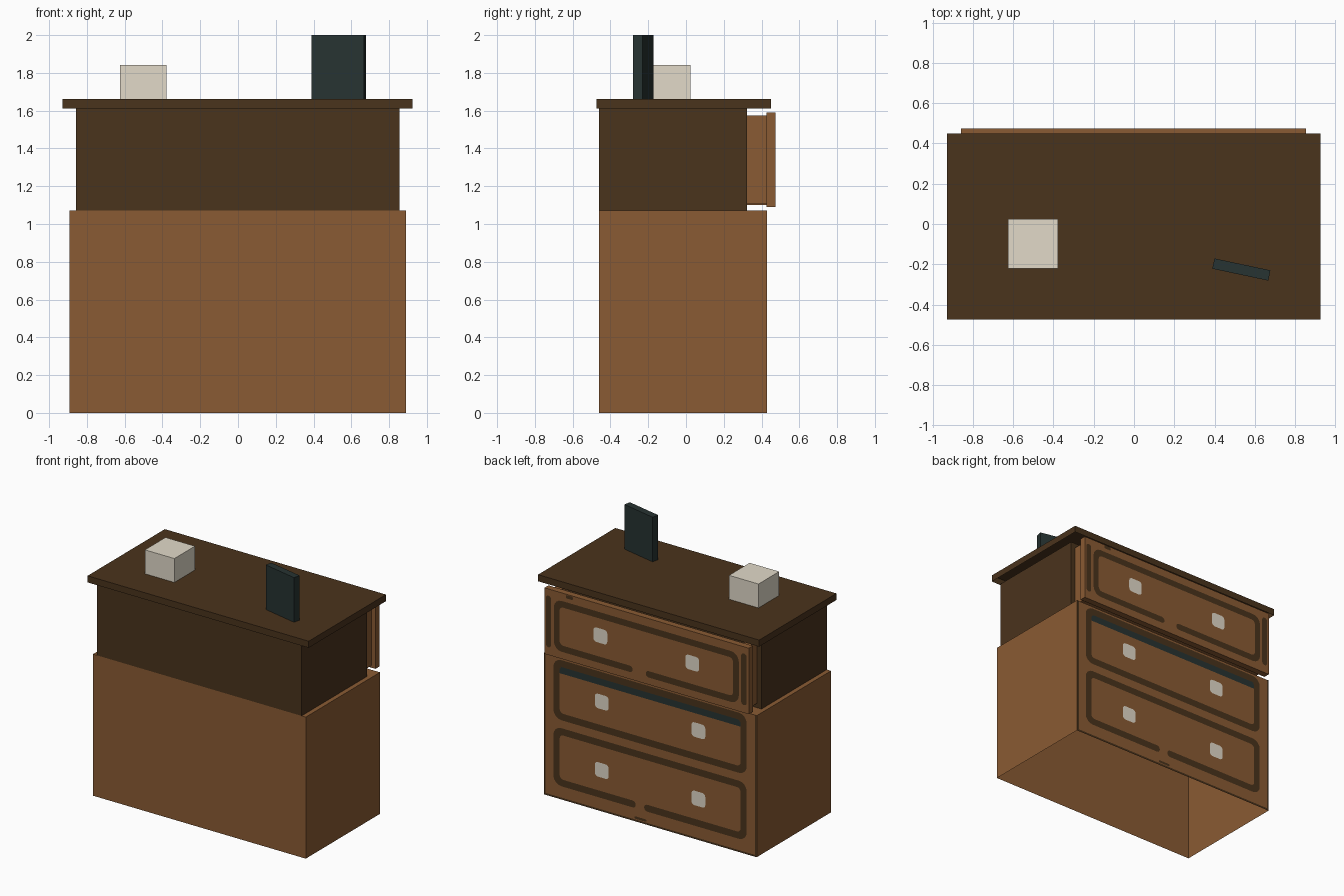
import bpy, bmesh, math
from mathutils import Matrix

if "Cube" in bpy.data.objects:
    bpy.data.objects.remove(bpy.data.objects["Cube"])


def material(name, hex_code):
    rgb = [int(hex_code[i:i + 2], 16) / 255 for i in (0, 2, 4)]
    lin = [c / 12.92 if c <= 0.04045 else ((c + 0.055) / 1.055) ** 2.4 for c in rgb]
    m = bpy.data.materials.new(name)
    m.diffuse_color = (*lin, 1)
    m.use_nodes = True
    m.node_tree.nodes["Principled BSDF"].inputs["Base Color"].default_value = m.diffuse_color
    return m


BROWN = material("warm_brown_wood", "8a5b33")
DARK = material("dark_brown_wood", "4a331c")
CREAM = material("cream", "e2dac9")
SLATE = material("dark_slate", "273332")


def finish(name, bm, mat):
    me = bpy.data.meshes.new(name)
    bm.to_mesh(me)
    bm.free()
    ob = bpy.data.objects.new(name, me)
    me.materials.append(mat)
    bpy.context.collection.objects.link(ob)
    return ob


def box(name, x, y, z, mat, open_bottom=False):
    bm = bmesh.new()
    bmesh.ops.create_cube(bm, size=1)
    for v in bm.verts:
        v.co = [(r[0] + r[1]) / 2 + c * (r[1] - r[0]) for r, c in zip((x, y, z), v.co)]
    bm.normal_update()
    if open_bottom:
        bmesh.ops.delete(bm, geom=[f for f in bm.faces if f.normal.z < -0.5], context='FACES')
    return finish(name, bm, mat)


def rounded(x0, x1, z0, z1, r, n=4):
    # Rounded rectangle, starting at bottom right corner
    pts = []
    for k, (cx, cz) in enumerate(((x1 - r, z0 + r), (x1 - r, z1 - r), (x0 + r, z1 - r), (x0 + r, z0 + r))):
        for i in range(n + 1):
            a = math.radians(-90 + 90 * k + 90 * i / n)
            pts.append((cx + r * math.cos(a), cz + r * math.sin(a)))
    return pts


def face_back(bm):
    # Flat inlays look towards +y
    bm.normal_update()
    bmesh.ops.reverse_faces(bm, faces=[f for f in bm.faces if f.normal.y < 0])


def plate(name, x0, x1, z0, z1, y, r, mat):
    bm = bmesh.new()
    bm.faces.new([bm.verts.new((px, y, pz)) for px, pz in rounded(x0, x1, z0, z1, r)])
    face_back(bm)
    return finish(name, bm, mat)


def ring(name, x0, x1, z0, z1, y, w, gap, mat):
    # Flat rounded frame; with a gap, the bottom edge is open with round ends
    outer = rounded(x0, x1, z0, z1, 0.065)
    inner = rounded(x0 + w, x1 - w, z0 + w, z1 - w, 0.03)
    h = w / 2
    if gap:
        caps = []
        for gx, s in ((gap[1] + h, -1), (gap[0] - h, 1)):
            caps.append([(gx + s * h * math.sin(a), z0 + h - h * math.cos(a))
                         for a in (math.pi * i / 8 for i in range(9))])
        outer = [caps[0][0]] + outer + [caps[1][0]]
        inner = [caps[0][-1]] + inner + [caps[1][-1]]
    bm = bmesh.new()
    o = [bm.verts.new((p[0], y, p[1])) for p in outer]
    i = [bm.verts.new((p[0], y, p[1])) for p in inner]
    n = len(o)
    for k in range(n - 1 if gap else n):
        j = (k + 1) % n
        bm.faces.new((o[k], o[j], i[j], i[k]))
    if gap:
        for c, e in zip(caps, (0, -1)):
            mid = [bm.verts.new((p[0], y, p[1])) for p in c[1:-1]]
            bm.faces.new([o[e]] + mid + [i[e]])
    face_back(bm)
    return finish(name, bm, mat)


# Carcass, hollow and open underneath
box("lower_body", (-0.893, 0.89), (-0.46, 0.428), (0, 1.072), BROWN, True)
box("upper_body", (-0.858, 0.855), (-0.46, 0.322), (1.072, 1.612), DARK)
box("top_board", (-0.928, 0.925), (-0.475, 0.45), (1.612, 1.662), DARK, True)

# Pulled-out top drawer
for s, label in ((-1, "left"), (1, "right")):
    box("drawer_side_" + label, (s * 0.79 - 0.03, s * 0.79 + 0.03), (0.30, 0.43), (1.105, 1.575), BROWN)
box("drawer_bottom", (-0.80, 0.80), (0.30, 0.43), (1.1, 1.13), BROWN)
box("drawer_front", (-0.858, 0.855), (0.425, 0.473), (1.09, 1.59), BROWN)

# Dark inlays framing each drawer
YT, YB = 0.475, 0.43
ring("top_drawer_inlay", -0.775, 0.775, 1.145, 1.53, YT, 0.048, (0.005, 0.115), DARK)
ring("middle_drawer_inlay", -0.81, 0.81, 0.60, 1.055, YB, 0.052, None, DARK)
ring("bottom_drawer_inlay", -0.81, 0.81, 0.10, 0.54, YB, 0.052, (0.05, 0.12), DARK)
plate("top_drawer_slot_left", -0.84, -0.795, 1.15, 1.54, YT, 0.02, DARK)
plate("top_drawer_slot_right", 0.80, 0.84, 1.15, 1.54, YT, 0.018, DARK)
plate("top_drawer_mark", 0.615, 0.675, 1.56, 1.585, YT, 0.01, DARK)
plate("bottom_mark", 0.03, 0.13, 0.02, 0.038, YB, 0.008, DARK)

# Slate strip on the middle drawer
plate("middle_drawer_strip", -0.758, 0.758, 0.953, 1.003, YB, 0.003, SLATE)

# Thin dark edging of the drawer side
plate("bottom_edging", -0.893, 0.89, 0, 0.014, YB, 0.002, DARK)
plate("side_edging_left", -0.893, -0.878, 0, 1.072, YB, 0.002, DARK)
plate("side_edging_right", 0.875, 0.89, 0, 1.072, YB, 0.002, DARK)

# Square handles
for row, (z, y) in enumerate(((1.352, YT), (0.828, YB), (0.31, YB))):
    for s in (-1, 1):
        cx = s * (0.385 if row == 0 else 0.405)
        plate(f"handle_{row}_{'left' if s < 0 else 'right'}", cx - 0.058, cx + 0.058,
              z - 0.055, z + 0.055, y, 0.025, CREAM)

# Items on the top
box("cream_box", (-0.625, -0.378), (-0.222, 0.025), (1.662, 1.843), CREAM)
panel = box("standing_panel", (-0.142, 0.142), (-0.026, 0.026), (1.662, 2.0), SLATE)
panel.data.transform(Matrix.Translation((0.533, -0.226, 0)) @ Matrix.Rotation(math.radians(-12), 4, 'Z'))
